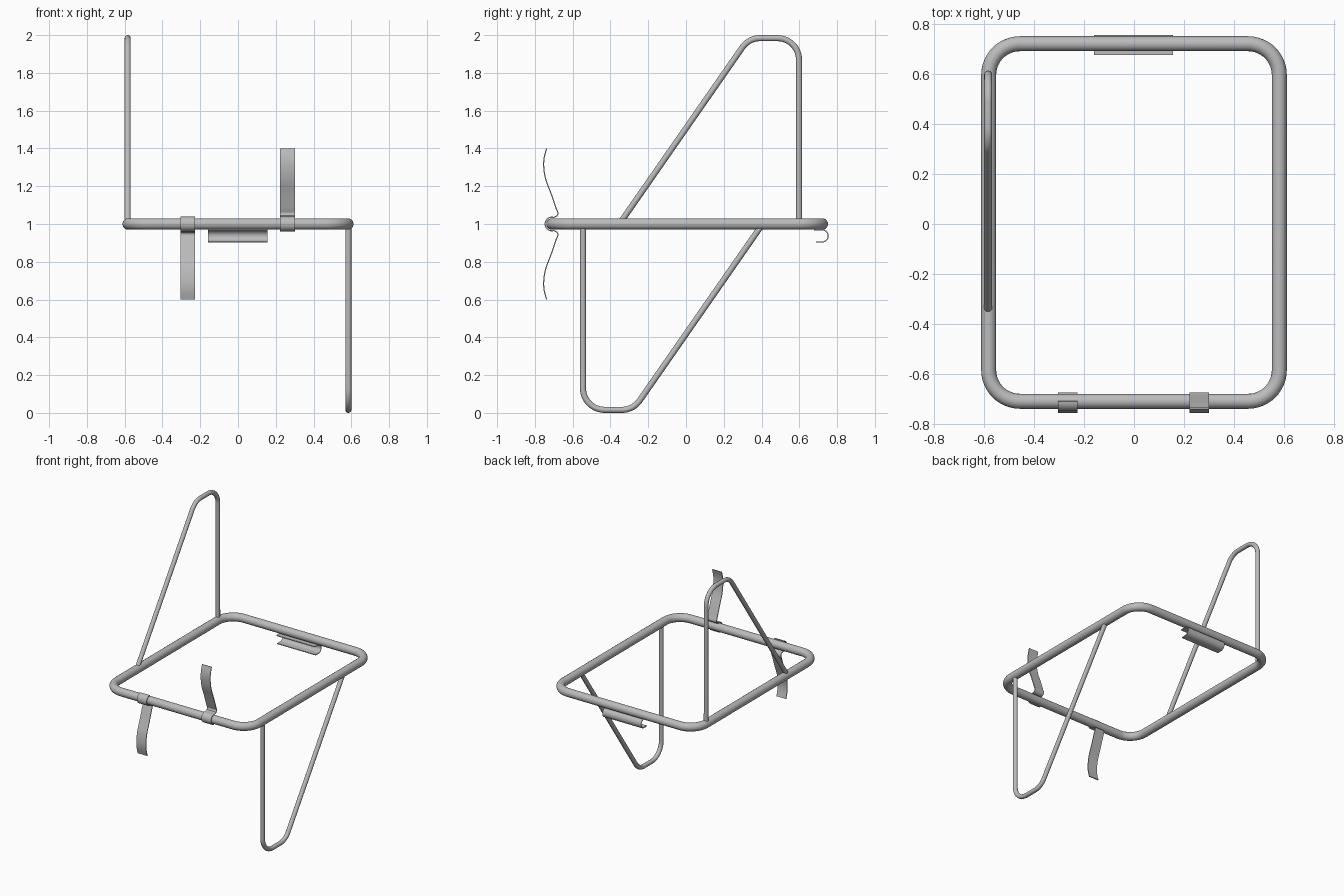
import bpy, bmesh, math
from mathutils import Vector

if "Cube" in bpy.data.objects:
    bpy.data.objects.remove(bpy.data.objects["Cube"], do_unlink=True)

steel = bpy.data.materials.new("steel grey")
steel.use_nodes = True
COLOUR = (0.5, 0.5, 0.5, 1)
steel.diffuse_color = COLOUR
steel.node_tree.nodes["Principled BSDF"].inputs["Base Color"].default_value = COLOUR


def fillet(a, corner, b, radius, steps=12):
    """Points of an arc that rounds the corner between a and b."""
    u, v = (a - corner).normalized(), (b - corner).normalized()
    half = u.angle(v) / 2
    centre = corner + (u + v).normalized() * radius / math.sin(half)
    reach = radius / math.tan(half)
    start = (corner + u * reach - centre).normalized()
    end = (corner + v * reach - centre).normalized()
    return [centre + start.slerp(end, i / steps) * radius for i in range(steps + 1)]


def activate(obj):
    bpy.ops.object.select_all(action='DESELECT')
    obj.select_set(True)
    bpy.context.view_layer.objects.active = obj


def tube(name, corners, bend, radius, closed=False):
    """Bent round bar through the given corners."""
    pts = [Vector(c) for c in corners]
    path = []
    for i, p in enumerate(pts):
        if not closed and i in (0, len(pts) - 1):
            path.append(p)
        else:
            path += fillet(pts[i - 1], p, pts[(i + 1) % len(pts)], bend)
    data = bpy.data.curves.new(name, 'CURVE')
    data.dimensions = '3D'
    data.bevel_depth = radius
    data.bevel_resolution = 6
    data.use_fill_caps = not closed
    spline = data.splines.new('POLY')
    spline.points.add(len(path) - 1)
    for point, co in zip(spline.points, path):
        point.co = (*co, 1)
    spline.use_cyclic_u = closed
    data.materials.append(steel)
    obj = bpy.data.objects.new(name, data)
    bpy.context.collection.objects.link(obj)
    activate(obj)
    bpy.ops.object.convert(target='MESH')
    bpy.ops.object.shade_smooth_by_angle(angle=math.radians(40))


def strip(name, profile, x0, x1, thickness=0.006):
    """Thin sheet swept along x from a y-z profile."""
    bm = bmesh.new()
    rows = [[bm.verts.new((x, y, z)) for y, z in profile] for x in (x0, x1)]
    for i in range(len(profile) - 1):
        bm.faces.new((rows[0][i], rows[0][i + 1], rows[1][i + 1], rows[1][i]))
    mesh = bpy.data.meshes.new(name)
    bm.to_mesh(mesh)
    bm.free()
    mesh.materials.append(steel)
    obj = bpy.data.objects.new(name, mesh)
    bpy.context.collection.objects.link(obj)
    solid = obj.modifiers.new("sheet", 'SOLIDIFY')
    solid.thickness = thickness
    solid.offset = 0
    activate(obj)
    bpy.ops.object.modifier_apply(modifier=solid.name)
    bpy.ops.object.shade_smooth_by_angle(angle=math.radians(40))


def arc(cy, cz, r, a0, a1, n=16):
    angles = [math.radians(a0 + (a1 - a0) * i / n) for i in range(n + 1)]
    return [(cy + r * math.cos(a), cz + r * math.sin(a)) for a in angles]


def smooth_path(points, n=6):
    """Catmull-Rom path through the points."""
    p = [Vector(q) for q in points]
    p = [2 * p[0] - p[1]] + p + [2 * p[-1] - p[-2]]
    out = []
    for a, b, c, d in zip(p, p[1:], p[2:], p[3:]):
        for i in range(n):
            t = i / n
            out.append(tuple(0.5 * (2 * b + (c - a) * t + (2 * a - 5 * b + 4 * c - d) * t * t
                                    + (3 * b - a - 3 * c + d) * t ** 3)))
    return out + [tuple(p[-2])]


# Rectangular main frame
X, FRONT, BACK = 0.582, -0.71, 0.722
tube("main_frame", [(-X, FRONT, 1), (X, FRONT, 1), (X, BACK, 1), (-X, BACK, 1)],
     0.125, 0.03, closed=True)

# Upright and hanging side loops, half a turn apart about the frame's middle
MID_Y = 0.0265
loop = [(0.572, 0), (0.572, 0.984), (0.306, 0.984), (-0.379, 0)]
for name, s in (("upper_right_loop", 1), ("lower_left_loop", -1)):
    tube(name, [(-0.584 * s, MID_Y + s * y, 1 + s * z) for y, z in loop], 0.115, 0.016)

# Spring clips: wavy tongue, tight neck and a wrap around the front bar
tongue = smooth_path([(-0.738, 0.4), (-0.751, 0.35), (-0.753, 0.3), (-0.742, 0.235),
                      (-0.714, 0.16), (-0.688, 0.085), (-0.678, 0.058), (-0.684, 0.042)])
clip = tongue + arc(FRONT, 0, 0.036, 75, 270)
for name, s, x in (("upper_left_clip", 1, 0.262), ("lower_right_clip", -1, -0.266)):
    strip(name, [(y, 1 + s * z) for y, z in clip], x - 0.039, x + 0.039)

# Curled hook plate under the back bar
hook = [(0.677, 0.969)] + arc(0.721, 0.937, 0.032, 90, -90) + [(0.687, 0.905)]
strip("back_hook", hook, -0.16, 0.157)
